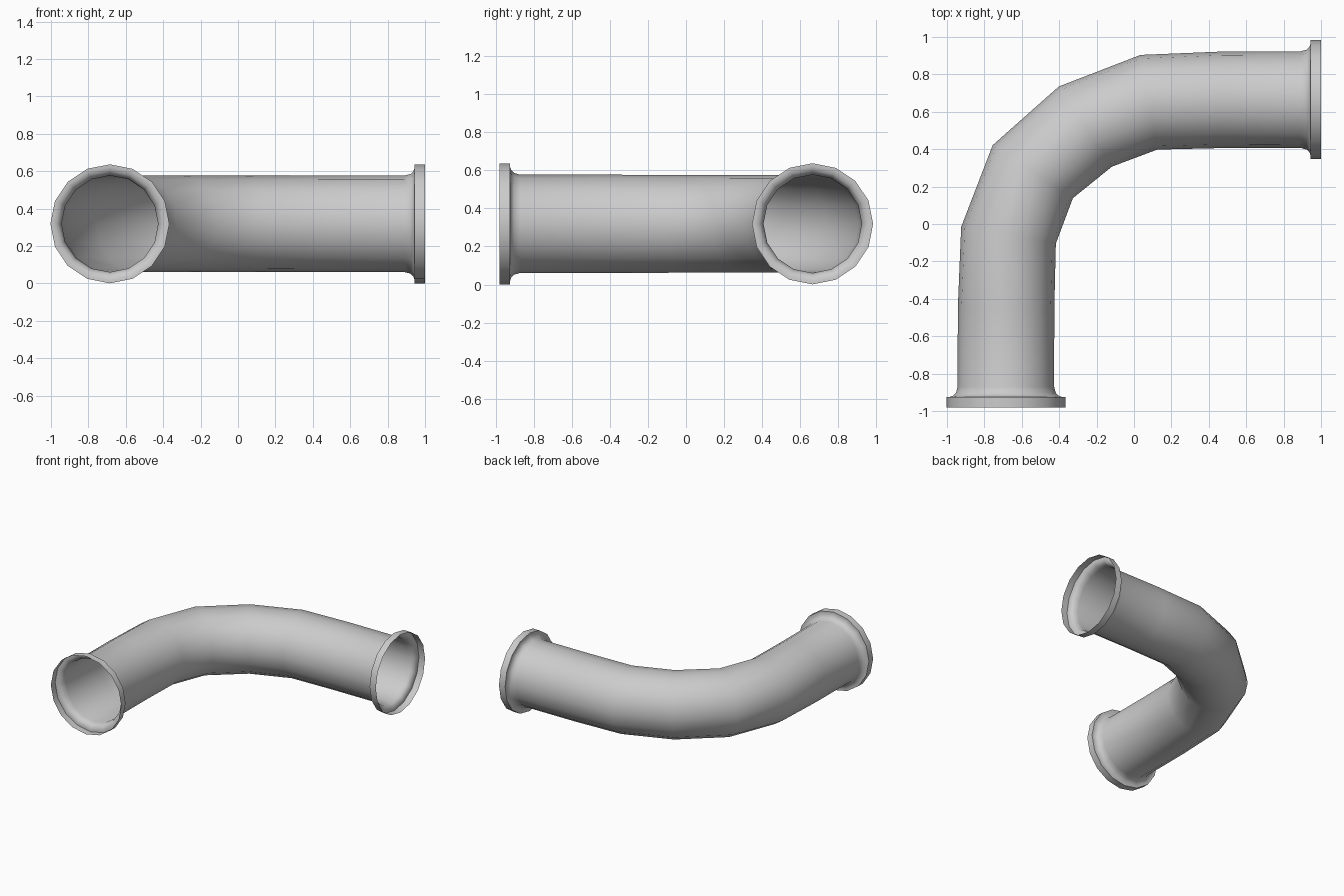
import bpy, bmesh
from math import sin, cos, pi, radians

if "Cube" in bpy.data.objects:
    bpy.data.objects.remove(bpy.data.objects["Cube"])

SIDES = 16
ZC = 0.319

# First half of the elbow: (x, y, heading in degrees, radius); heading 0 = +y
lip = [(0.0, 0.318), (0.055, 0.318), (0.055, 0.302), (0.062, 0.282),
       (0.077, 0.267), (0.110, 0.258)]
half = [(-0.685, -0.98 + d, 0, r) for d, r in lip]
half += [(-0.684, -0.45, 0, 0.258),
         (-0.671, -0.06, 10, 0.257),
         (-0.541, 0.28, 33.5, 0.257)]
# Second half is the reflection across the elbow's diagonal
path = half + [(0.02 - y, -0.02 - x, 90 - a, r) for x, y, a, r in reversed(half)]

# Sweep open rings along the path
bm = bmesh.new()
rings = []
for x, y, a, r in path:
    t = radians(a)
    ring = []
    for i in range(SIDES):
        p = 2 * pi * i / SIDES
        u = r * cos(p)
        ring.append(bm.verts.new((x + u * cos(t), y - u * sin(t), ZC + r * sin(p))))
    rings.append(ring)
for r0, r1 in zip(rings, rings[1:]):
    for i in range(SIDES):
        j = (i + 1) % SIDES
        bm.faces.new((r0[i], r0[j], r1[j], r1[i]))
bmesh.ops.recalc_face_normals(bm, faces=bm.faces)

mesh = bpy.data.meshes.new("elbow_pipe")
bm.to_mesh(mesh)
bm.free()
pipe = bpy.data.objects.new("elbow_pipe", mesh)
bpy.context.collection.objects.link(pipe)

# Smooth pipe with crisp flange edges
bpy.context.view_layer.objects.active = pipe
pipe.select_set(True)
bpy.ops.object.shade_smooth_by_angle(angle=radians(40))
